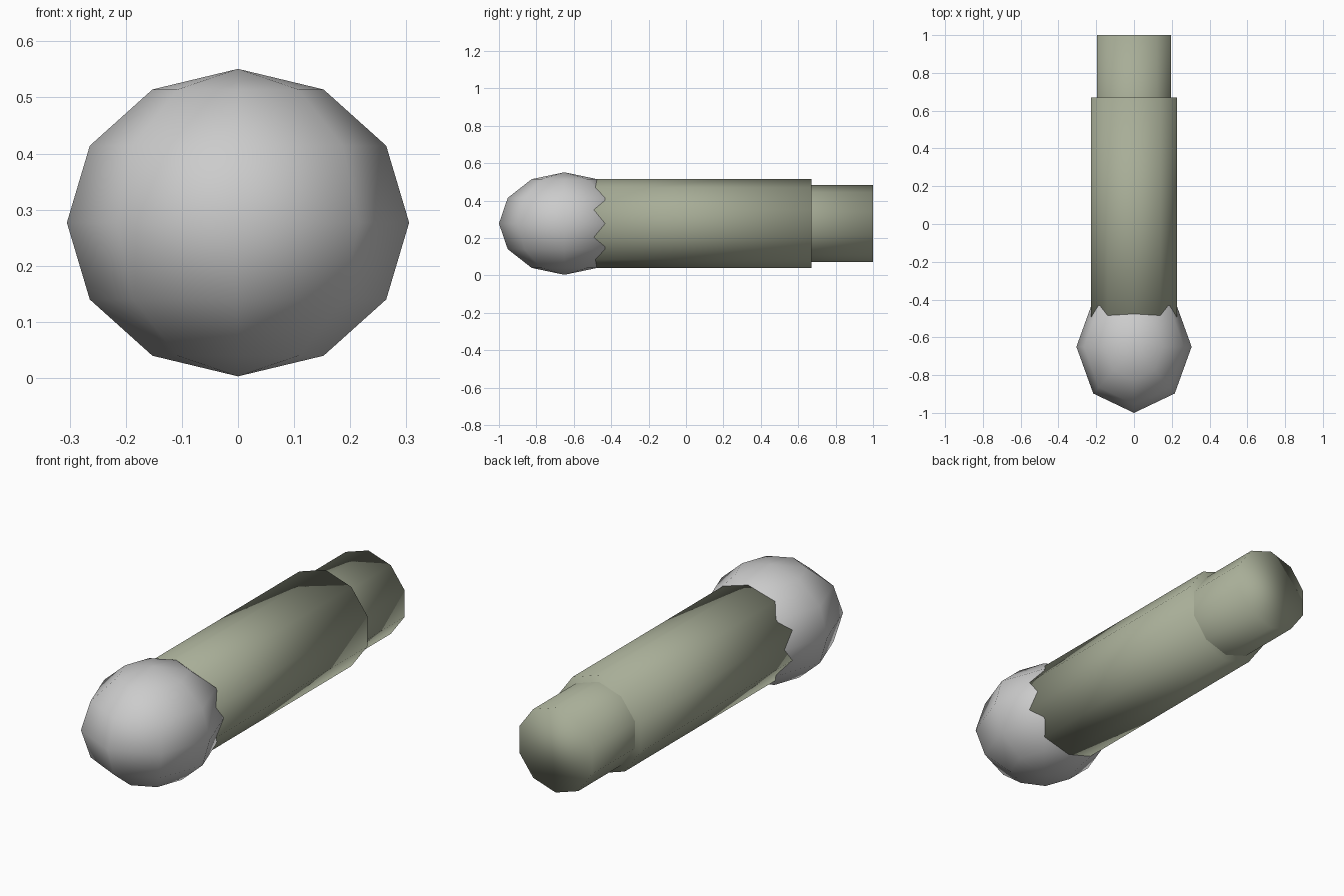
import bpy
import math

if "Cube" in bpy.data.objects:
    bpy.data.objects.remove(bpy.data.objects["Cube"])

CENTRE_Z = 0.277

handle_mat = bpy.data.materials.new("pale_olive")
handle_mat.diffuse_color = (0.39, 0.42, 0.31, 1)
handle_mat.use_nodes = True
handle_mat.node_tree.nodes["Principled BSDF"].inputs["Base Color"].default_value = handle_mat.diffuse_color


def smooth(obj):
    for p in obj.data.polygons:
        p.use_smooth = True


def ten_sided_bar(name, radius, y0, y1):
    # lengthwise ten-sided cylinder with a corner at the top
    bpy.ops.mesh.primitive_cylinder_add(vertices=10, radius=radius, depth=y1 - y0,
                                        location=(0, (y0 + y1) / 2, CENTRE_Z),
                                        rotation=(math.radians(90), 0, 0))
    obj = bpy.context.object
    obj.name = name
    bpy.ops.object.transform_apply(location=False, rotation=True, scale=True)
    obj.data.materials.append(handle_mat)
    smooth(obj)
    return obj


# Rounded head: stretched low-poly ball, poles up and down
bpy.ops.mesh.primitive_uv_sphere_add(segments=8, ring_count=6, radius=1,
                                     location=(0, -0.65, CENTRE_Z))
head = bpy.context.object
head.name = "rounded_head"
head.scale = (0.305, 0.35, 0.274)
bpy.ops.object.transform_apply(location=False, rotation=False, scale=True)
smooth(head)

# Main handle and the narrower end stepping out of it
ten_sided_bar("handle", 0.238, -0.65, 0.67)
ten_sided_bar("handle_end", 0.206, 0.15, 1.0)
